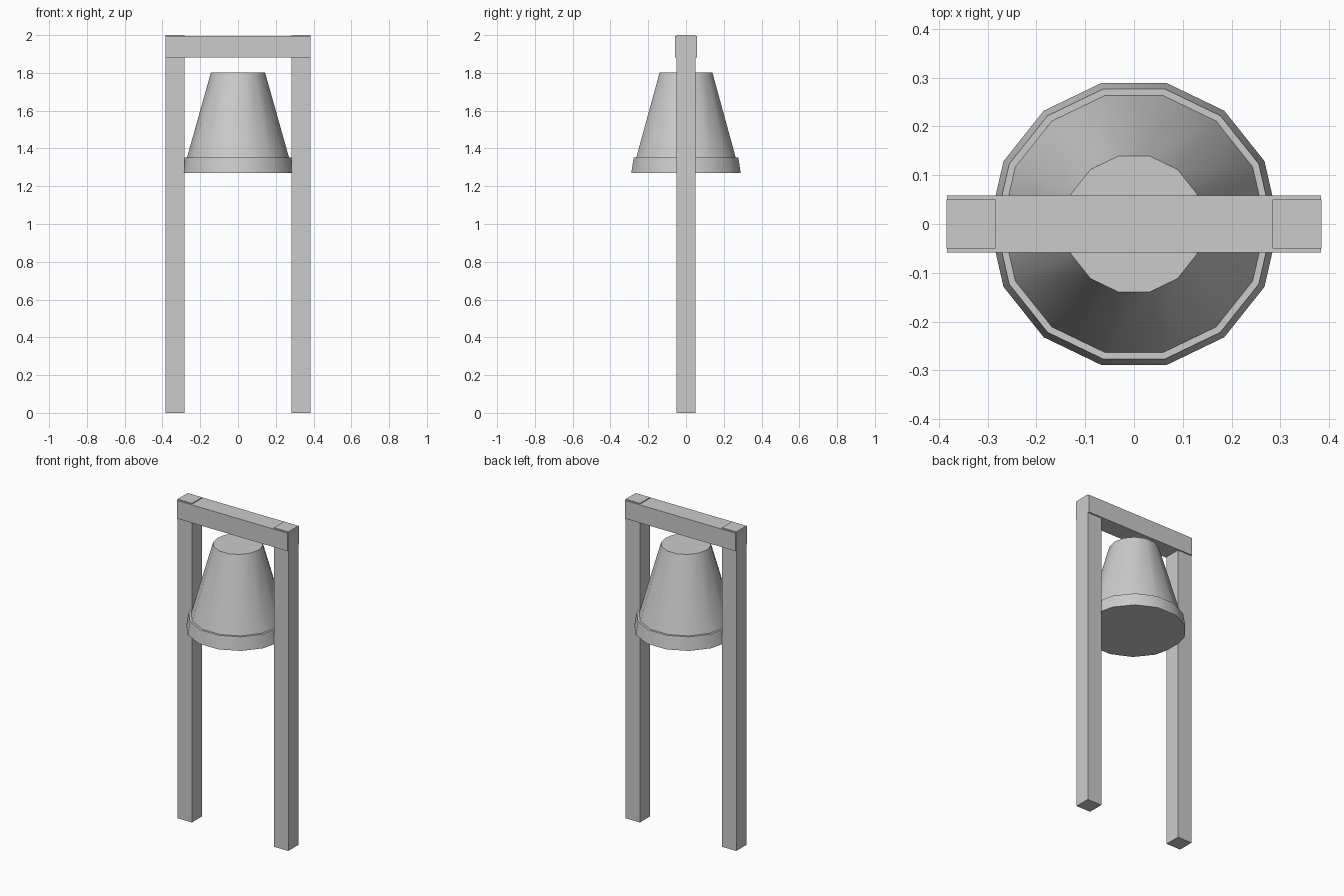
import bpy, bmesh
from math import cos, sin, tau

if "Cube" in bpy.data.objects:
    bpy.data.objects.remove(bpy.data.objects["Cube"])


def add_object(name, bm):
    bmesh.ops.recalc_face_normals(bm, faces=bm.faces)
    mesh = bpy.data.meshes.new(name)
    bm.to_mesh(mesh)
    bm.free()
    obj = bpy.data.objects.new(name, mesh)
    bpy.context.collection.objects.link(obj)
    return obj


def box(name, lo, hi):
    bm = bmesh.new()
    bmesh.ops.create_cube(bm, size=1)
    for v in bm.verts:
        v.co = [(a + b) / 2 + c * (b - a) for a, b, c in zip(lo, hi, v.co)]
    return add_object(name, bm)


def lathe(name, profile, sides):
    bm = bmesh.new()
    rings = [[bm.verts.new((r * cos(tau * i / sides), r * sin(tau * i / sides), z))
              for i in range(sides)] for r, z in profile]
    for a, b in zip(rings, rings[1:]):
        for i in range(sides):
            j = (i + 1) % sides
            bm.faces.new((a[i], a[j], b[j], b[i]))
    bm.faces.new(rings[0])
    bm.faces.new(rings[-1])
    return add_object(name, bm)


# Two upright posts
for side, x in (("left", -0.334), ("right", 0.334)):
    box(side + "_post", (x - 0.05, -0.05, 0), (x + 0.05, 0.05, 2.0))

# Cross beam, a touch lower than the post tops
box("cross_beam", (-0.383, -0.058, 1.882), (0.383, 0.058, 1.995))

# Fourteen-sided bell with a stepped lip and closed underside
bell = lathe("bell", [(0.297, 1.27), (0.284, 1.352), (0.27, 1.352), (0.143, 1.803)], 14)
bpy.context.view_layer.objects.active = bell
bell.select_set(True)
bpy.ops.object.shade_smooth_by_angle()
